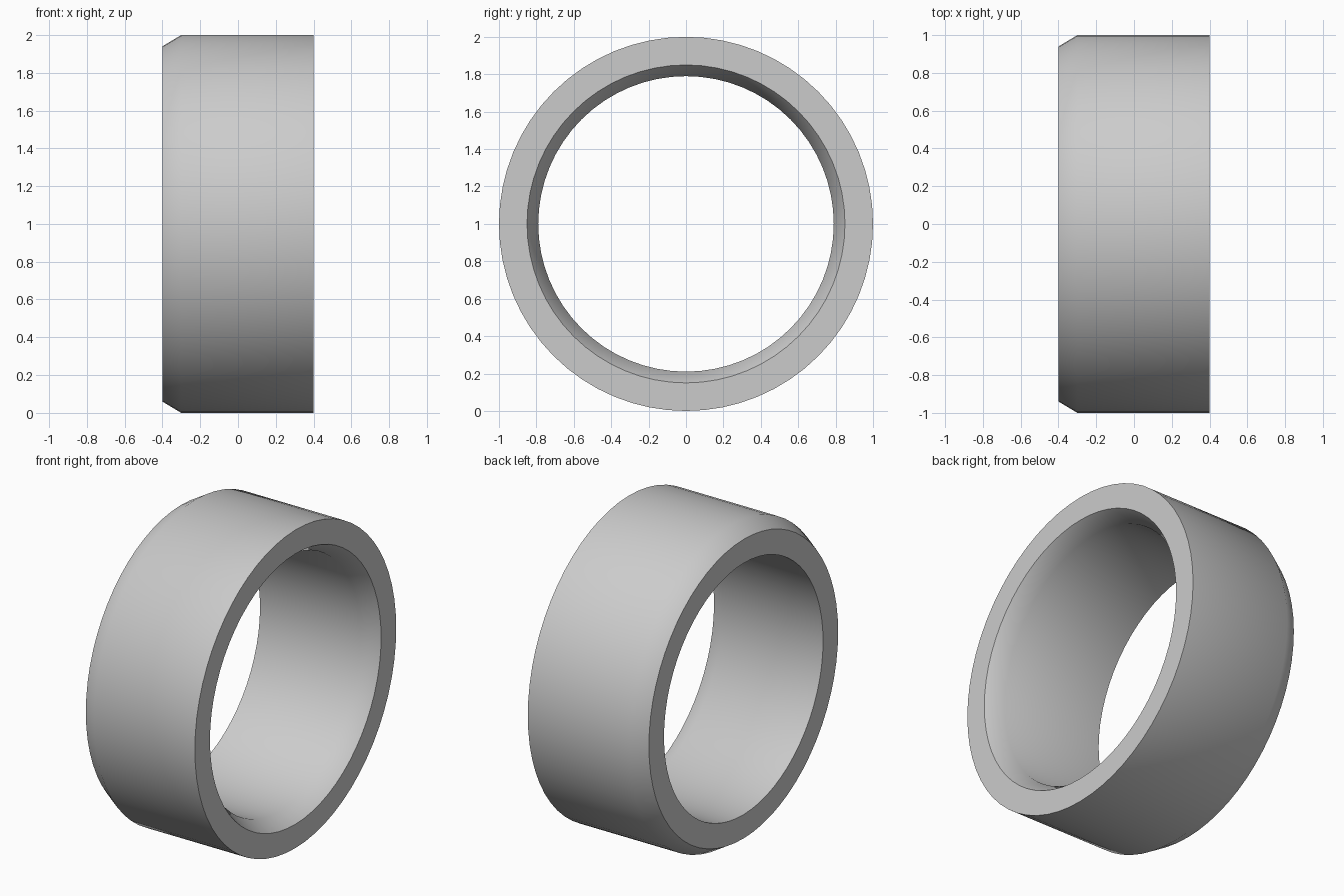
import bpy, bmesh, math

if "Cube" in bpy.data.objects:
    bpy.data.objects.remove(bpy.data.objects["Cube"])

SEGMENTS = 64

# Closed ring cross-section as (x, radius): outer and inner chamfers at opposite ends
profile = [
    (-0.40, 0.94), (-0.30, 1.00), (0.40, 1.00),
    (0.40, 0.85), (0.30, 0.79), (-0.40, 0.79),
]

# Sweep the section around the x axis
bm = bmesh.new()
rings = []
for i in range(SEGMENTS):
    a = 2 * math.pi * i / SEGMENTS
    rings.append([bm.verts.new((x, r * math.sin(a), 1 + r * math.cos(a)))
                  for x, r in profile])
for i in range(SEGMENTS):
    r0, r1 = rings[i], rings[(i + 1) % SEGMENTS]
    for j in range(len(profile)):
        k = (j + 1) % len(profile)
        bm.faces.new((r0[j], r0[k], r1[k], r1[j]))
bmesh.ops.recalc_face_normals(bm, faces=bm.faces)

mesh = bpy.data.meshes.new("chamfered_ring")
bm.to_mesh(mesh)
bm.free()
ring = bpy.data.objects.new("chamfered_ring", mesh)
bpy.context.collection.objects.link(ring)

# Soft chamfers, crisp end rims
bpy.context.view_layer.objects.active = ring
ring.select_set(True)
bpy.ops.object.shade_smooth_by_angle(angle=math.radians(40))
